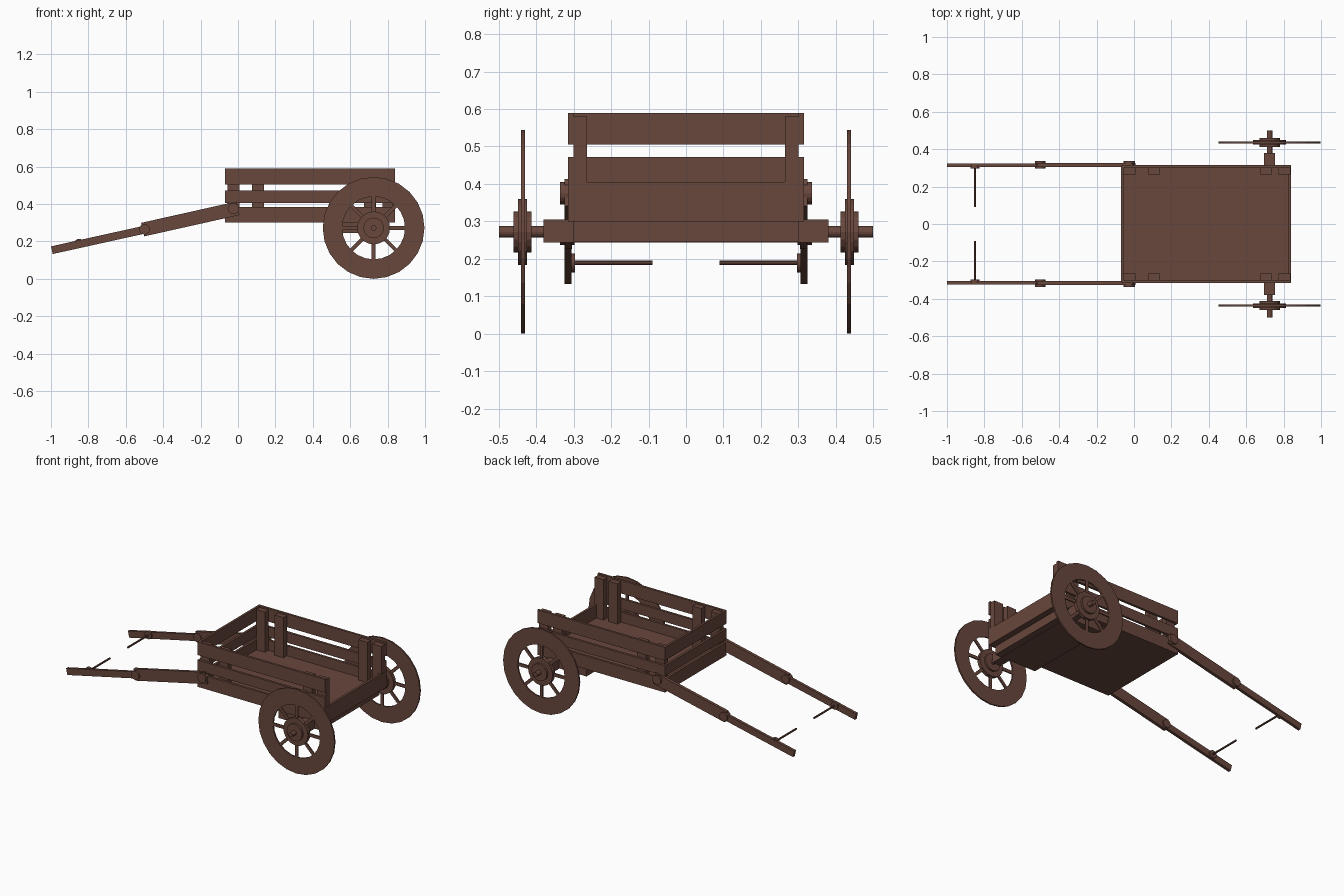
import bpy, bmesh, math
from mathutils import Matrix, Vector

if "Cube" in bpy.data.objects:
    bpy.data.objects.remove(bpy.data.objects["Cube"])

wood = bpy.data.materials.new("brown_wood")
wood.use_nodes = True
COLOR = (0.14, 0.063, 0.046, 1)
wood.diffuse_color = COLOR
wood.node_tree.nodes["Principled BSDF"].inputs["Base Color"].default_value = COLOR


def finish(name, bm):
    bmesh.ops.recalc_face_normals(bm, faces=bm.faces)
    mesh = bpy.data.meshes.new(name)
    bm.to_mesh(mesh)
    bm.free()
    mesh.materials.append(wood)
    obj = bpy.data.objects.new(name, mesh)
    bpy.context.collection.objects.link(obj)
    return obj


def box(name, x, y, z):
    """Box from (min, max) ranges."""
    bm = bmesh.new()
    size = [r[1] - r[0] for r in (x, y, z)]
    mid = Vector([sum(r) / 2 for r in (x, y, z)])
    bmesh.ops.create_cube(bm, size=1, matrix=Matrix.Translation(mid) @ Matrix.Diagonal((*size, 1)))
    return finish(name, bm)


def rod(name, x, z, radius, y0, y1, sides=16):
    """Cylinder lying along y."""
    bm = bmesh.new()
    m = Matrix.Translation((x, (y0 + y1) / 2, z)) @ Matrix.Rotation(math.pi / 2, 4, "X")
    bmesh.ops.create_cone(bm, cap_ends=True, segments=sides, radius1=radius,
                          radius2=radius, depth=abs(y1 - y0), matrix=m)
    return finish(name, bm)


def bar(name, a, b, height, y, thick):
    """Sloping bar in the xz plane."""
    a, b = Vector((a[0], y, a[1])), Vector((b[0], y, b[1]))
    d = b - a
    bm = bmesh.new()
    m = (Matrix.Translation((a + b) / 2) @ Matrix.Rotation(-math.atan2(d.z, d.x), 4, "Y")
         @ Matrix.Diagonal((d.length, thick, height, 1)))
    bmesh.ops.create_cube(bm, size=1, matrix=m)
    return finish(name, bm)


def ring(name, x, y, z, outer, inner, thick, sides):
    """Flat wheel rim facing y."""
    bm = bmesh.new()
    profile = [(outer, -thick / 2), (outer, thick / 2), (inner, thick / 2), (inner, -thick / 2)]
    loops = []
    for i in range(sides):
        a = math.tau * i / sides
        loops.append([bm.verts.new((x + r * math.sin(a), y + o, z - r * math.cos(a)))
                      for r, o in profile])
    for i in range(sides):
        p, q = loops[i], loops[(i + 1) % sides]
        for k in range(4):
            n = (k + 1) % 4
            bm.faces.new((p[k], p[n], q[n], q[k]))
    return finish(name, bm)


# Box of the cart
BACK, FRONT, HALF, T = 0.84, -0.07, 0.315, 0.015
rows = {"lower": (0.30, 0.385), "middle": (0.405, 0.472), "upper": (0.505, 0.59)}
box("floor", (FRONT + T, BACK - T), (-HALF + T, HALF - T), (0.30, 0.32))
box("tail_board", (BACK - T, BACK), (-HALF, HALF), (0.30, 0.405))
for row, z in rows.items():
    box(row + "_end_plank", (FRONT, FRONT + T), (-HALF, HALF), z)

# Axle and underframe
AX, AZ, R = 0.725, 0.272, 0.272
box("underframe", (0.50, 0.80), (-0.30, 0.30), (0.245, 0.30))
box("axle_beam", (AX - 0.03, AX + 0.03), (-0.38, 0.38), (0.243, 0.305))
rod("axle", AX, AZ, 0.015, -0.5, 0.5)

for side, s in (("left", 1), ("right", -1)):
    def span(a, b):
        return tuple(sorted((s * a, s * b)))

    # Side planks and stakes
    for row, z in rows.items():
        box(f"{side}_{row}_plank", (FRONT, BACK), span(HALF - T, HALF), z)
    for i, x in enumerate((-0.025, 0.107, 0.705, 0.805)):
        box(f"{side}_stake_{i + 1}", (x - 0.032, x + 0.032), span(0.265, 0.30), (0.31, 0.58))

    # Wheel
    y = s * 0.435
    ring(side + "_rim", AX, y, AZ, R, 0.168, 0.01, 24)
    rod(side + "_hub_plate", AX, AZ, 0.088, *span(0.424, 0.448), 20)
    rod(side + "_hub", AX, AZ, 0.055, *span(0.412, 0.461), 16)
    for i in range(8):
        a = math.tau * i / 8
        ends = [(AX + r * math.cos(a), AZ + r * math.sin(a)) for r in (0.07, 0.175)]
        bar(f"{side}_spoke_{i + 1}", *ends, 0.02, y, 0.008)

    # Two-part pull shaft with pivots and grip
    bar(side + "_shaft_rear", (0.0, 0.377), (-0.51, 0.263), 0.074, s * 0.315, 0.02)
    bar(side + "_shaft_front", (-0.48, 0.267), (-0.995, 0.153), 0.042, s * 0.315, 0.018)
    rod(side + "_rear_pivot", -0.025, 0.375, 0.03, *span(0.30, 0.336))
    rod(side + "_middle_pivot", -0.50, 0.265, 0.028, *span(0.298, 0.336))
    rod(side + "_grip_collar", -0.85, 0.189, 0.025, *span(0.296, 0.315))
    rod(side + "_grip", -0.85, 0.189, 0.006, *span(0.09, 0.30), 8)
